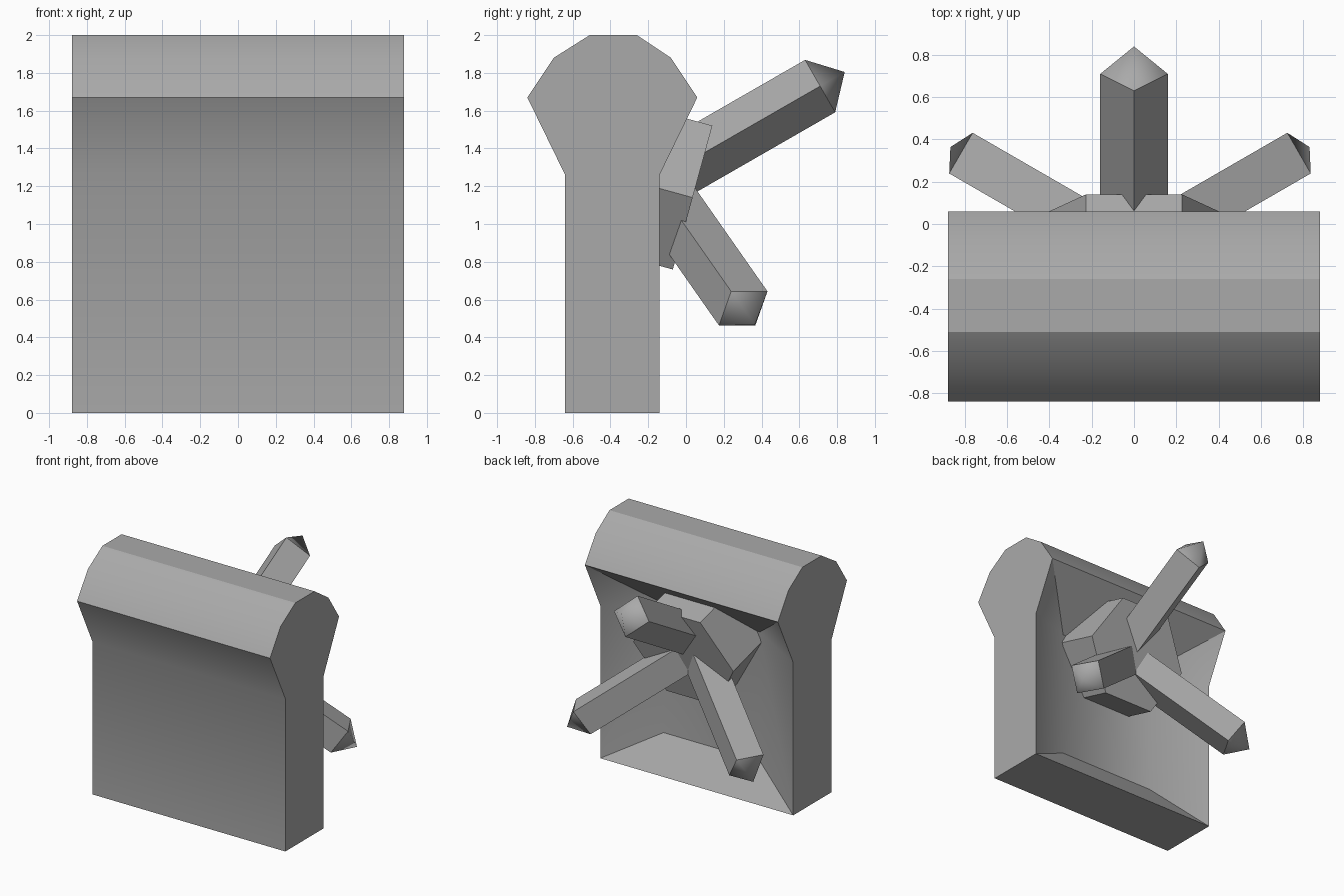
import bpy
import bmesh
from math import cos, sin, pi, radians
from mathutils import Vector

if "Cube" in bpy.data.objects:
    bpy.data.objects.remove(bpy.data.objects["Cube"], do_unlink=True)

GREY = (0.4, 0.4, 0.4, 1)
grey = bpy.data.materials.new("plain_grey")
grey.use_nodes = True
grey.diffuse_color = GREY
grey.node_tree.nodes["Principled BSDF"].inputs["Base Color"].default_value = GREY


def finish(bm, name):
    bmesh.ops.recalc_face_normals(bm, faces=bm.faces)
    mesh = bpy.data.meshes.new(name)
    bm.to_mesh(mesh)
    bm.free()
    mesh.materials.append(grey)
    obj = bpy.data.objects.new(name, mesh)
    bpy.context.collection.objects.link(obj)
    return obj


def rod(name, end, direction, length, radius, sides, phase=0, tip=0):
    """Prism that stops at end, with an optional smooth pointed tip."""
    d = Vector(direction).normalized()
    side = d.cross(Vector((0, 0, 1))).normalized()
    up = side.cross(d)
    end = Vector(end)
    bm = bmesh.new()
    spokes = [side * cos(phase + 2 * pi * i / sides) + up * sin(phase + 2 * pi * i / sides)
              for i in range(sides)]
    base = [bm.verts.new(end - d * length + s * radius) for s in spokes]
    rim = [bm.verts.new(end + s * radius) for s in spokes]
    bm.faces.new(base)
    if tip:
        point = bm.verts.new(end + d * tip)
    else:
        bm.faces.new(rim)
    for i in range(sides):
        j = (i + 1) % sides
        bm.faces.new((base[i], base[j], rim[j], rim[i]))
        if tip:
            bm.faces.new((rim[i], rim[j], point)).smooth = True
            bm.edges.get((rim[i], rim[j])).smooth = False
    return finish(bm, name)


# Main block: side profile (y, z) with a bulging top, hollowed at the back
profile = [(-0.64, 0), (-0.64, 1.26), (-0.84, 1.67), (-0.70, 1.88), (-0.51, 2),
           (-0.26, 2), (-0.08, 1.88), (0.06, 1.67), (-0.14, 1.26), (-0.14, 0)]
bm = bmesh.new()
ends = []
for s in (-1, 1):
    ring = [bm.verts.new((s * 0.88, y, z)) for y, z in profile]
    low, high = [bm.verts.new((s * 0.44, -0.335, z)) for z in (0.255, 1.32)]
    bm.faces.new(ring)
    # Sloping side walls of the hollow
    bm.faces.new((ring[9], ring[8], high, low))
    bm.faces.new((ring[8], ring[7], high))
    ends.append((ring, low, high))
(a, low_a, high_a), (b, low_b, high_b) = ends
for i in [-1] + list(range(7)):
    bm.faces.new((a[i], a[i + 1], b[i + 1], b[i]))
# Bottom, top and floor of the hollow
bm.faces.new((a[9], b[9], low_b, low_a))
bm.faces.new((a[7], b[7], high_b, high_a))
bm.faces.new((low_a, low_b, high_b, high_a))
body = finish(bm, "body")
bpy.ops.object.select_all(action="DESELECT")
body.select_set(True)
bpy.context.view_layer.objects.active = body
bpy.ops.object.shade_smooth_by_angle(angle=radians(30))

# Tilted six-sided hub in the hollow
rod("hub", (0, 0.035, 1.14), (0, 0.965, -0.265), 0.45, 0.456, 6)

# Three square pegs with pointed tips
rod("upper_peg", (0, 0.71, 1.73), (0, 0.87, 0.5), 1, 0.16, 4, tip=0.15)
for name, s, x in (("left_peg", 1, 0.725), ("right_peg", -1, 0.763)):
    rod(name, (s * x, 0.303, 0.553), (s * 0.705, 0.407, -0.581), 1, 0.157, 4,
        phase=pi / 4, tip=0.15)
